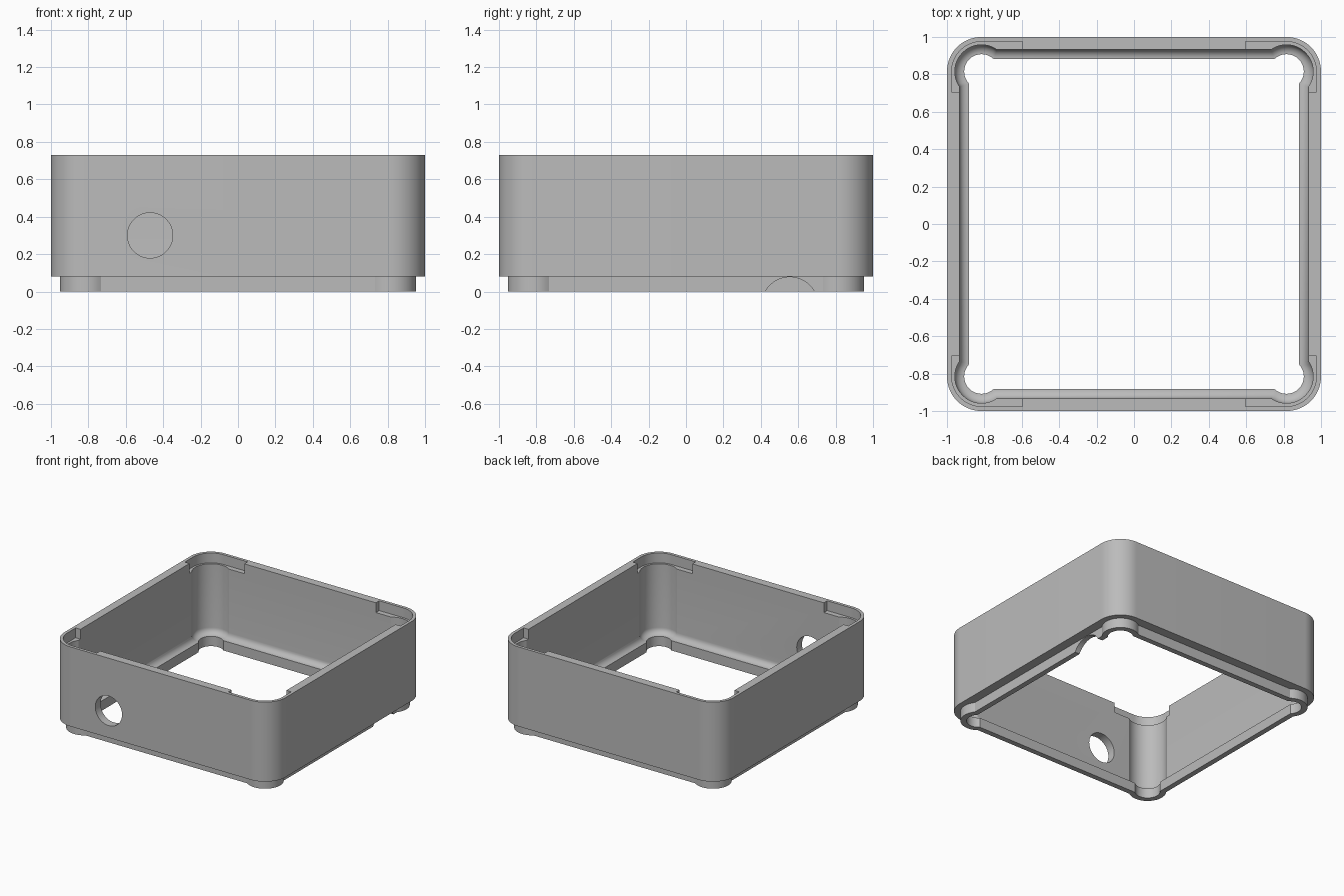
import bpy, bmesh
from math import cos, sin, pi, atan2, sqrt, radians
from mathutils import Matrix

cube = bpy.data.objects.get("Cube")
if cube:
    bpy.data.objects.remove(cube)

CENTRE = 0.815      # centre of every corner arc
STEPS = 20          # segments per corner
LIP_Z, TOP_Z = 0.08, 0.73

grey = bpy.data.materials.new("matte grey")
grey.use_nodes = True
colour = (0.5, 0.5, 0.5, 1)
grey.diffuse_color = colour
grey.node_tree.nodes["Principled BSDF"].inputs["Base Color"].default_value = colour


def corner_arc(side, radius):
    """Arc of one corner, running between the two straight sides."""
    rise = side - CENTRE
    run = sqrt(max(radius ** 2 - rise ** 2, 0))
    start, end = atan2(-run, rise), atan2(rise, -run)
    angles = [start + (end - start) * i / STEPS for i in range(STEPS + 1)]
    return [(CENTRE + radius * cos(a), CENTRE + radius * sin(a)) for a in angles]


def outline(side, radius):
    """Square outline with four rounded or bulging corners."""
    arc, points = corner_arc(side, radius), []
    for turn in range(4):
        c, s = round(cos(turn * pi / 2)), round(sin(turn * pi / 2))
        points += [(x * c - y * s, x * s + y * c) for x, y in arc]
    return points


def make_object(name, bm):
    bmesh.ops.recalc_face_normals(bm, faces=bm.faces)
    mesh = bpy.data.meshes.new(name)
    bm.to_mesh(mesh)
    bm.free()
    mesh.materials.append(grey)
    obj = bpy.data.objects.new(name, mesh)
    bpy.context.collection.objects.link(obj)
    return obj


def cylinder(name, radius, depth, location, axis):
    bm = bmesh.new()
    bmesh.ops.create_cone(bm, cap_ends=True, segments=64, radius1=radius,
                          radius2=radius, depth=depth,
                          matrix=Matrix.Translation(location) @ Matrix.Rotation(pi / 2, 4, axis))
    return make_object(name, bm)


def cut(target, cutter):
    mod = target.modifiers.new(cutter.name, 'BOOLEAN')
    mod.operation, mod.solver, mod.object = 'DIFFERENCE', 'EXACT', cutter
    bpy.context.view_layer.objects.active = target
    bpy.ops.object.modifier_apply(modifier=mod.name)
    bpy.data.objects.remove(cutter)


# Case wall: a closed section swept round the outlines (side, corner radius, height)
COVE, WALL, BULGE = 0.05, 0.932, 0.143
section = [(1, 0.185, LIP_Z), (1, 0.185, TOP_Z), (WALL, BULGE, TOP_Z)]
for i in range(9):
    a = i / 8 * pi / 2
    d = COVE * (1 - cos(a))
    section.append((WALL - d, BULGE - d, LIP_Z + COVE * (1 - sin(a))))
section += [(WALL - COVE, BULGE - COVE, 0), (0.925, 0.138, 0), (0.925, 0.138, LIP_Z)]

bm = bmesh.new()
rings = [[bm.verts.new((x, y, z)) for x, y in outline(s, r)] for s, r, z in section]
for a, b in zip(rings, rings[1:] + rings[:1]):
    for i in range(len(a)):
        j = (i + 1) % len(a)
        bm.faces.new((a[i], a[j], b[j], b[i]))
case = make_object("case_wall", bm)

# Shallow pockets round the four top corners
for sx in (-1, 1):
    for sy in (-1, 1):
        bm = bmesh.new()
        shape = [(0.595, 0.705), (0.975, 0.705)] + corner_arc(0.975, 0.16) + [(0.595, 0.975)]
        face = bm.faces.new([bm.verts.new((x * sx, y * sy, TOP_Z - 0.08)) for x, y in shape])
        top = bmesh.ops.extrude_face_region(bm, geom=[face])["geom"]
        bmesh.ops.translate(bm, vec=(0, 0, 0.2),
                            verts=[v for v in top if isinstance(v, bmesh.types.BMVert)])
        cut(case, make_object("corner_pocket", bm))

# Round port in the front wall, arched relief in the lip on the left side
cut(case, cylinder("front_port", 0.121, 0.4, (-0.47, -1, 0.3), 'X'))
cut(case, cylinder("lip_relief", 0.15, 0.4, (0.95, 0.555, -0.073), 'Y'))

bpy.ops.object.select_all(action='DESELECT')
case.select_set(True)
bpy.context.view_layer.objects.active = case
bpy.ops.object.shade_smooth_by_angle(angle=radians(30))
